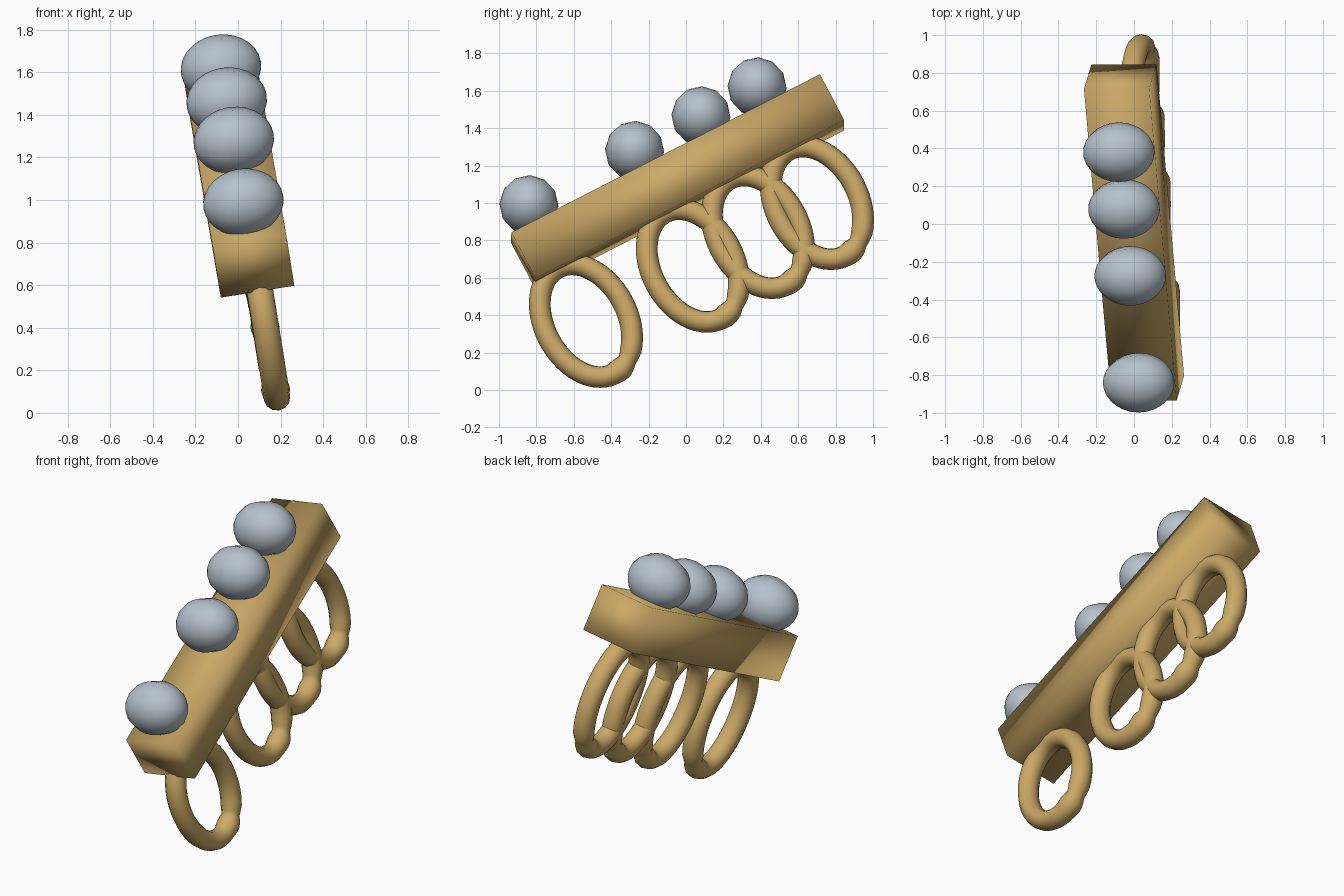
import bpy, bmesh, math
from mathutils import Vector, Matrix

if "Cube" in bpy.data.objects:
    bpy.data.objects.remove(bpy.data.objects["Cube"])


def material(name, rgb):
    m = bpy.data.materials.new(name)
    m.diffuse_color = (*rgb, 1)
    m.use_nodes = True
    m.node_tree.nodes["Principled BSDF"].inputs["Base Color"].default_value = m.diffuse_color
    return m


gold = material("gold", (0.60, 0.40, 0.135))
silver = material("silver_blue", (0.47, 0.54, 0.61))

# Tilted frame shared by every part: width, length and height of the bar
length = Vector((-0.145, 1.65, 0.845)).normalized()
width = Vector((0.345, 0, 0.055))
width = (width - length * width.dot(length)).normalized()
height = width.cross(length)
tilt = Matrix((width, length, height)).transposed().to_4x4()


def add_part(name, bm, centre, mat):
    mesh = bpy.data.meshes.new(name)
    bmesh.ops.recalc_face_normals(bm, faces=bm.faces)
    for f in bm.faces:
        f.smooth = True
    bm.to_mesh(mesh)
    bm.free()
    mesh.materials.append(mat)
    ob = bpy.data.objects.new(name, mesh)
    ob.matrix_world = Matrix.Translation(centre) @ tilt
    bpy.context.collection.objects.link(ob)
    return ob


# Bar: a long block with softly shaded corners
bm = bmesh.new()
bmesh.ops.create_cube(bm, size=1, matrix=Matrix.Diagonal((0.35, 1.86, 0.28, 1)))
add_part("bar", bm, (0.0, -0.045, 1.115), gold)

# Studs: ellipsoids stretched across the bar
studs = [(0.025, -0.84, 0.99), (-0.02, -0.275, 1.28),
         (-0.053, 0.08, 1.465), (-0.08, 0.38, 1.62)]
for i, c in enumerate(studs):
    bm = bmesh.new()
    shape = Matrix.Diagonal((0.19, 0.158, 0.158, 1)) @ Matrix.Rotation(math.pi / 2, 4, 'Y')
    bmesh.ops.create_uvsphere(bm, u_segments=12, v_segments=14, radius=1, matrix=shape)
    add_part(f"stud_{i + 1}", bm, c, silver)


def finger_ring():
    """Oval tube, slightly swollen at its lower end with a pinch beside it."""
    bm = bmesh.new()
    a, b, tube, n, sides = 0.324, 0.2215, 0.058, 56, 12
    loops = []
    for i in range(n):
        t = 2 * math.pi * i / n
        p = Vector((0, b * math.sin(t), -a * math.cos(t)))
        out = Vector((0, a * math.sin(t), -b * math.cos(t))).normalized()
        s = (t + math.pi) % (2 * math.pi) - math.pi
        r = tube * (1 + 0.10 * math.exp(-((s - 0.18) / 0.14) ** 2)
                    - 0.16 * math.exp(-((s - 0.48) / 0.10) ** 2))
        loops.append([bm.verts.new(p + out * r * math.cos(u) + Vector((r * 1.07 * math.sin(u), 0, 0)))
                      for u in (2 * math.pi * k / sides for k in range(sides))])
    for i in range(n):
        v, w = loops[i], loops[(i + 1) % n]
        for k in range(sides):
            j = (k + 1) % sides
            bm.faces.new((v[k], v[j], w[j], w[k]))
    return bm


# Finger rings hanging below the bar
rings = [(0.135, -0.535, 0.37), (0.085, 0.037, 0.665),
         (0.054, 0.385, 0.845), (0.026, 0.70, 1.0)]
for i, c in enumerate(rings):
    add_part(f"finger_ring_{i + 1}", finger_ring(), c, gold)
